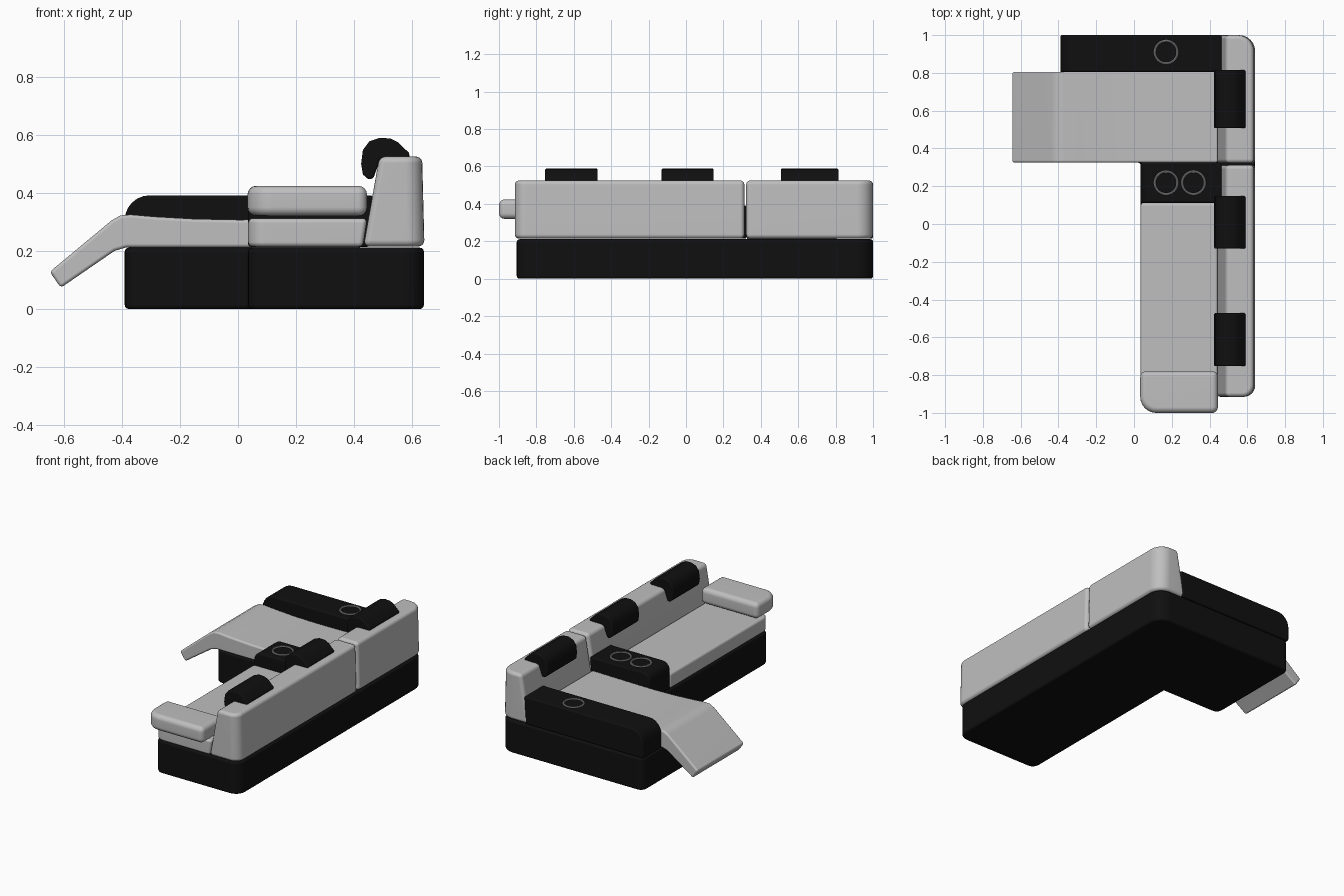
import bpy, bmesh, math
from mathutils import Vector

if "Cube" in bpy.data.objects:
    bpy.data.objects.remove(bpy.data.objects["Cube"])


def material(name, c):
    m = bpy.data.materials.new(name)
    m.diffuse_color = (c, c, c, 1)
    m.use_nodes = True
    m.node_tree.nodes["Principled BSDF"].inputs["Base Color"].default_value = m.diffuse_color
    return m


GREY = material("light grey leather", 0.52)
BLACK = material("black leather", 0.005)
RING = material("ring metal", 0.38)


def finish(ob, bevel):
    bpy.ops.object.select_all(action='DESELECT')
    ob.select_set(True)
    bpy.context.view_layer.objects.active = ob
    if bevel:
        b = ob.modifiers.new("soft_edges", 'BEVEL')
        b.width, b.segments = bevel, 4
        b.limit_method, b.angle_limit = 'ANGLE', math.radians(40)
        bpy.ops.object.modifier_apply(modifier=b.name)
    bpy.ops.object.shade_smooth_by_angle(angle=math.radians(40))
    if bevel:
        ob.modifiers.new("even_shading", 'WEIGHTED_NORMAL').keep_sharp = True


def prism(name, pts, axis, lo, hi, mat, bevel=0.015, rounds=()):
    """Extrude a profile along axis (y: pts are x,z; z: pts are x,y).
    rounds: (test on edge midpoint, radius) for big rounded corners."""
    def place(p, t):
        return (p[0], t, p[1]) if axis == 'y' else (p[0], p[1], t)
    bm = bmesh.new()
    a = [bm.verts.new(place(p, lo)) for p in pts]
    b = [bm.verts.new(place(p, hi)) for p in pts]
    n = len(pts)
    bm.faces.new(a)
    bm.faces.new(b)
    for i in range(n):
        j = (i + 1) % n
        bm.faces.new((a[i], a[j], b[j], b[i]))
    bmesh.ops.recalc_face_normals(bm, faces=bm.faces)
    for test, r in rounds:
        es = [e for e in bm.edges if test((e.verts[0].co + e.verts[1].co) / 2)]
        bmesh.ops.bevel(bm, geom=es, offset=r, segments=6, profile=0.5, affect='EDGES')
    me = bpy.data.meshes.new(name)
    bm.to_mesh(me)
    bm.free()
    ob = bpy.data.objects.new(name, me)
    bpy.context.collection.objects.link(ob)
    me.materials.append(mat)
    finish(ob, bevel)
    return ob


def near(x=None, y=None, z=None, tol=0.012):
    want = (x, y, z)
    return lambda c: all(w is None or abs(c[i] - w) < tol for i, w in enumerate(want))


# L-shaped base with rounded outer corners
base = [(0.035, -0.905), (0.64, -0.905), (0.64, 1.0), (-0.39, 1.0), (-0.39, 0.325), (0.035, 0.325)]
prism("base", base, 'z', 0, 0.211, BLACK, 0.014,
      [(near(0.64, 1.0, 0.105), 0.09), (near(0.64, -0.905, 0.105), 0.07),
       (near(0.035, -0.905, 0.105), 0.05), (near(-0.39, 1.0, 0.105), 0.045),
       (near(-0.39, 0.325, 0.105), 0.045)])

# Two leaning backrests, rounded at the outer ends
back = [(0.432, 0.215), (0.642, 0.215), (0.634, 0.525), (0.487, 0.525)]
prism("long_backrest", back, 'y', -0.915, 0.312, GREY, 0.022,
      [(near(0.638, -0.915, 0.37), 0.06)])
prism("chaise_backrest", back, 'y', 0.322, 1.0, GREY, 0.022,
      [(near(0.638, 1.0, 0.37), 0.085)])

# Sofa seat
prism("sofa_seat", [(0.035, 0.214), (0.43, 0.214), (0.445, 0.312), (0.035, 0.312)],
      'y', -0.91, 0.112, GREY, 0.016, [(near(0.035, -0.91, 0.263), 0.06)])

# Cushion armrest at the sofa end
prism("cushion_armrest", [(0.033, -1.0), (0.444, -1.0), (0.444, -0.78), (0.033, -0.78)],
      'z', 0.32, 0.424, GREY, 0.03,
      [(near(0.033, -1.0, 0.372), 0.085), (near(0.444, -1.0, 0.372), 0.03)])

# Chaise seat with folded-out footrest
chaise = [(0.43, 0.212), (0.445, 0.312), (0.15, 0.308), (0.0, 0.307), (-0.15, 0.31),
          (-0.29, 0.318), (-0.37, 0.325), (-0.405, 0.322), (-0.435, 0.305), (-0.648, 0.128),
          (-0.61, 0.073), (-0.425, 0.2), (-0.385, 0.212)]
prism("chaise_seat", chaise, 'y', 0.325, 0.805, GREY, 0.012)

# Black console between the seats and black side armrest
for name, x0, y0, y1, r in (("cup_console", 0.035, 0.112, 0.325, 0.05),
                            ("chaise_armrest", -0.39, 0.805, 1.0, 0.085)):
    prism(name, [(x0, 0.214), (0.455, 0.214), (0.465, 0.391), (x0, 0.391)],
          'y', y0, y1, BLACK, 0.01, [(near(x0, None, 0.391), r)])

# Cup holder rings
for i, (x, y) in enumerate(((0.17, 0.218), (0.315, 0.218), (0.17, 0.91))):
    bpy.ops.mesh.primitive_torus_add(major_segments=40, minor_segments=8, major_radius=0.06,
                                     minor_radius=0.006, location=(x, y, 0.392))
    ob = bpy.context.object
    ob.name = "cup_ring_%d" % (i + 1)
    ob.data.materials.append(RING)
    finish(ob, 0)

# Headrest rolls hooked over the backrests
head = [(0.424, 0.5), (0.43, 0.463), (0.45, 0.445), (0.466, 0.45), (0.49, 0.515), (0.592, 0.522),
        (0.588, 0.538), (0.552, 0.573), (0.525, 0.587), (0.487, 0.589), (0.452, 0.577), (0.43, 0.547)]
for i, (y0, y1) in enumerate(((-0.753, -0.472), (-0.13, 0.148), (0.507, 0.815))):
    prism("headrest_%d" % (i + 1), head, 'y', y0, y1, BLACK, 0.008)
